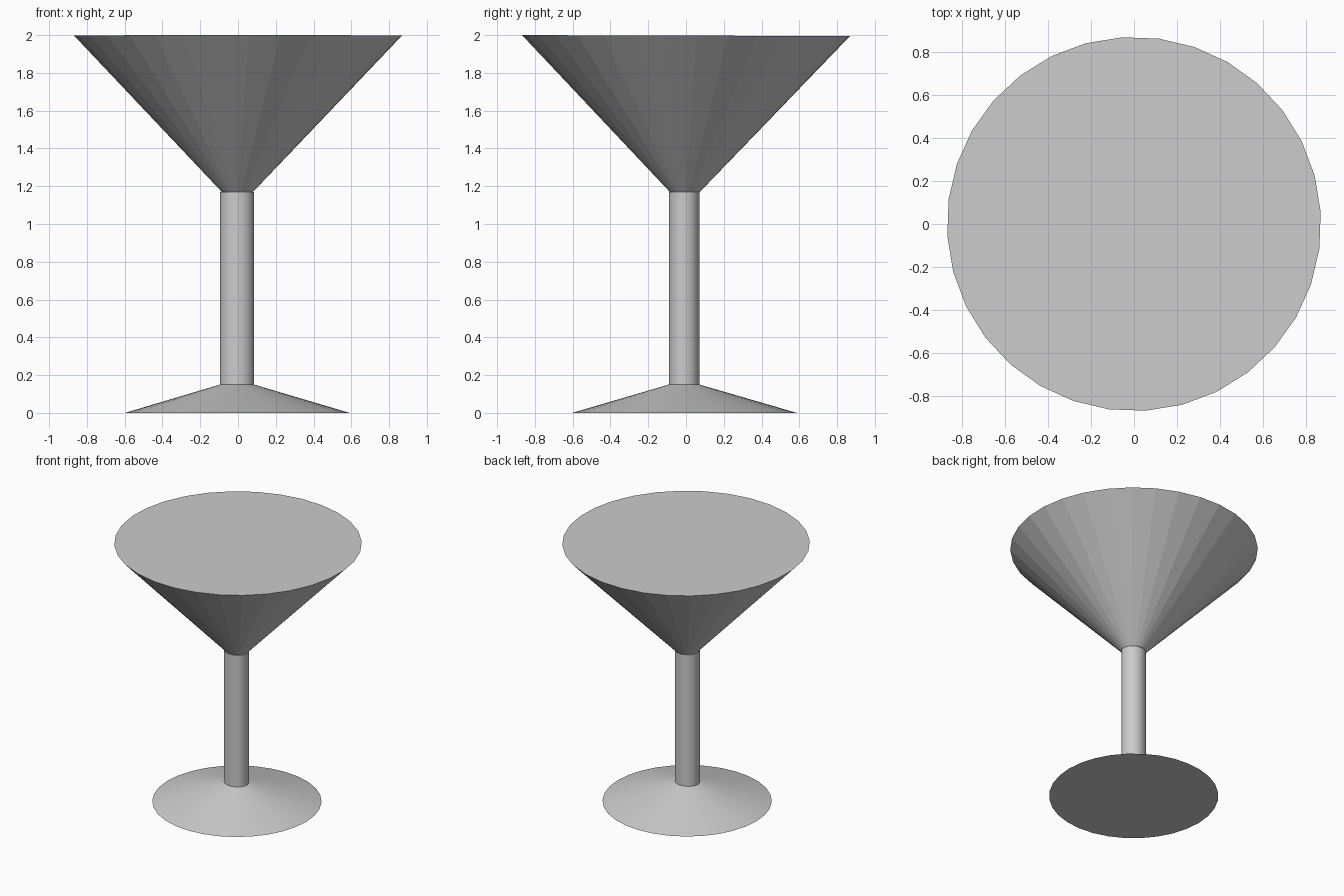
import bpy, bmesh, math

if "Cube" in bpy.data.objects:
    bpy.data.objects.remove(bpy.data.objects["Cube"])

SIDES = 32


def lathe(name, rings, turn=0.0, tilt=0.0):
    """Closed round part from rings of (x, y, z, radius_x, radius_y)."""
    bm = bmesh.new()
    loops = []
    for cx, cy, z, rx, ry in rings:
        loop = []
        for i in range(SIDES):
            a = turn + 2 * math.pi * i / SIDES
            loop.append(bm.verts.new((cx + rx * math.cos(a), cy + ry * math.sin(a), z)))
        loops.append(loop)
    for low, high in zip(loops, loops[1:]):
        for i in range(SIDES):
            j = (i + 1) % SIDES
            bm.faces.new((low[i], low[j], high[j], high[i]))
    bm.faces.new(loops[0][::-1])
    bm.faces.new(loops[-1])
    for v in loops[-1]:
        v.co.z -= tilt * (v.co.y + rings[-1][4])
    mesh = bpy.data.meshes.new(name)
    bm.to_mesh(mesh)
    bm.free()
    obj = bpy.data.objects.new(name, mesh)
    bpy.context.collection.objects.link(obj)
    return obj


# Foot and stem: shallow cone rising into a slightly oval column
foot_stem = lathe("foot_and_stem", [
    (-0.004, -0.008, 0.0, 0.595, 0.595),
    (-0.005, -0.01, 0.15, 0.09, 0.081),
    (-0.005, -0.01, 1.17, 0.09, 0.081),
])
bpy.context.view_layer.objects.active = foot_stem
foot_stem.select_set(True)
bpy.ops.object.shade_smooth_by_angle(angle=math.radians(14))

# Bowl: faceted cone, filled flat to the rim, rim dipping a touch at the back
lathe("bowl", [
    (-0.003, -0.006, 1.17, 0.083, 0.08),
    (0.0, 0.0, 2.0, 0.87, 0.87),
], turn=math.radians(3.7), tilt=0.003)
